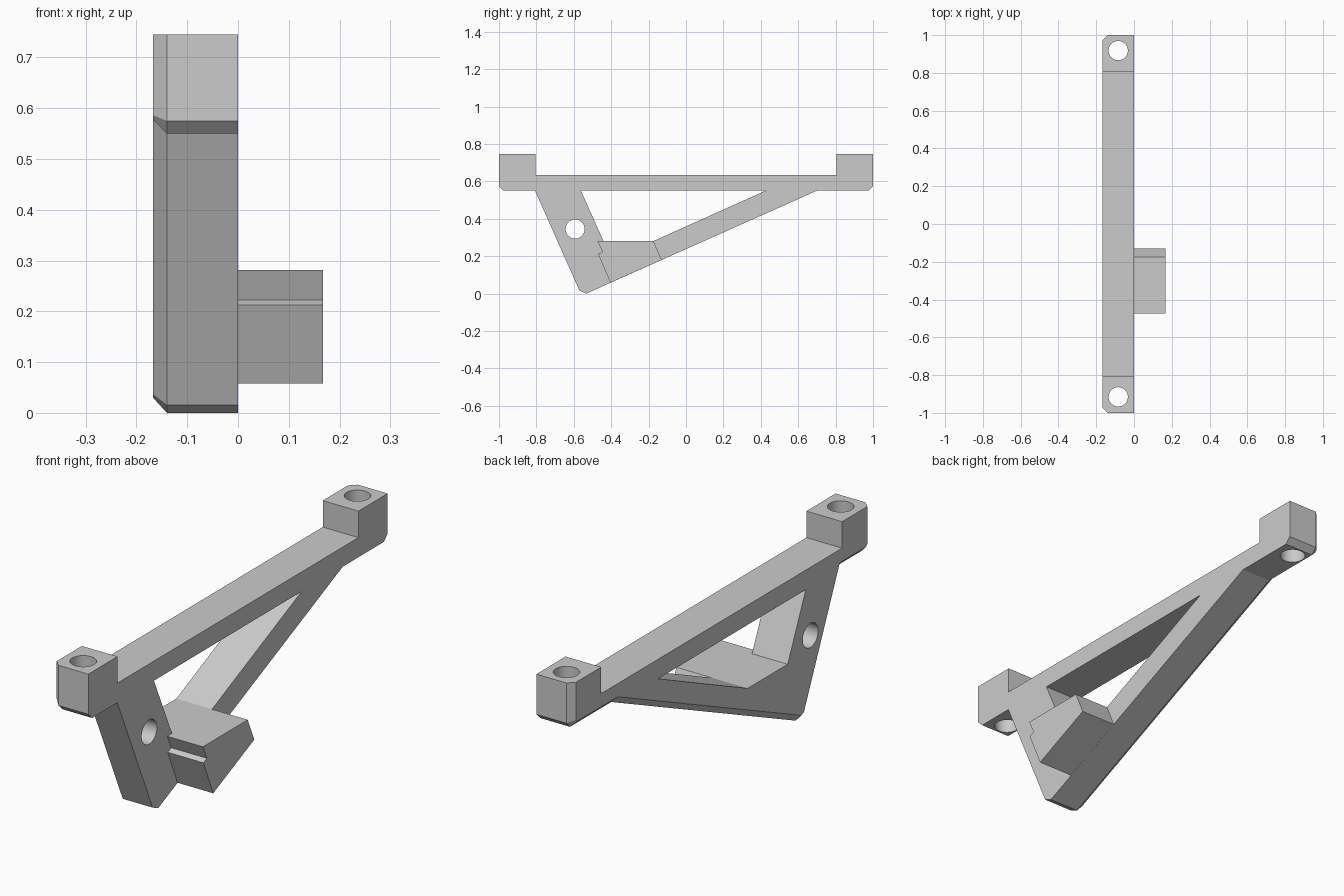
import bpy
import bmesh
from mathutils import Matrix, Vector

old = bpy.data.objects.get("Cube")
if old:
    bpy.data.objects.remove(old, do_unlink=True)

WIDTH = 0.167      # thickness of the frame, and of the clamp block
CHAMFER = 0.027
SHELF = 0.281      # height of the window floor and block top
UNDER = 0.55       # underside of the top bar

grey = bpy.data.materials.new("light grey")
grey.use_nodes = True
grey.diffuse_color = (0.6, 0.6, 0.6, 1)
grey.node_tree.nodes["Principled BSDF"].inputs["Base Color"].default_value = (0.6, 0.6, 0.6, 1)


def finish(bm, name):
    bmesh.ops.recalc_face_normals(bm, faces=bm.faces)
    mesh = bpy.data.meshes.new(name)
    bm.to_mesh(mesh)
    bm.free()
    mesh.materials.append(grey)
    obj = bpy.data.objects.new(name, mesh)
    bpy.context.collection.objects.link(obj)
    return obj


def extrude_profile(name, points, x0, x1, chamfered=0):
    """Extrude a (y, z) outline along x; chamfer its first few edges on the x0 side."""
    bm = bmesh.new()
    verts = [bm.verts.new((x0, y, z)) for y, z in points]
    face = bm.faces.new(verts)
    edges = [bm.edges.get((verts[i], verts[i + 1])) for i in range(chamfered)]
    out = bmesh.ops.extrude_face_region(bm, geom=[face], use_keep_orig=True)
    moved = [g for g in out["geom"] if isinstance(g, bmesh.types.BMVert)]
    bmesh.ops.translate(bm, verts=moved, vec=(x1 - x0, 0, 0))
    bmesh.ops.recalc_face_normals(bm, faces=bm.faces)
    if edges:
        bmesh.ops.bevel(bm, geom=edges, offset=CHAMFER, offset_type='OFFSET',
                        segments=1, affect='EDGES')
    return finish(bm, name)


def cylinder(name, centre, axis):
    bm = bmesh.new()
    turn = Vector((0, 0, 1)).rotation_difference(Vector(axis)).to_matrix().to_4x4()
    bmesh.ops.create_cone(bm, cap_ends=True, segments=64, radius1=0.051, radius2=0.051,
                          depth=0.5, matrix=Matrix.Translation(centre) @ turn)
    return finish(bm, name)


def combine(target, tool, operation):
    mod = target.modifiers.new(operation.lower(), 'BOOLEAN')
    mod.operation = operation
    mod.solver = 'EXACT'
    mod.object = tool
    bpy.context.view_layer.objects.active = target
    bpy.ops.object.modifier_apply(modifier=mod.name)
    bpy.data.objects.remove(tool, do_unlink=True)


# Frame: top bar with raised end bosses, steep leg and long diagonal brace
outline = [(-1, 0.745), (-1, 0.575), (-0.975, UNDER), (-0.807, UNDER),
           (-0.57, 0.016), (-0.533, 0), (0.70, UNDER), (0.975, UNDER),
           (1, 0.575), (1, 0.745), (0.805, 0.745), (0.805, 0.633),
           (-0.805, 0.633), (-0.805, 0.745)]
bracket = extrude_profile("bracket", outline, -WIDTH, 0, chamfered=9)

# Window between the leg, bar and brace
window = [(-0.562, UNDER), (-0.441, SHELF), (-0.174, SHELF), (0.425, UNDER)]
combine(bracket, extrude_profile("window_cutter", window, -0.3, 0.1), 'DIFFERENCE')

# Side block with a small notch in its front
block = [(-0.473, SHELF), (-0.446, 0.222), (-0.470, 0.212), (-0.404, 0.058),
         (-0.13, 0.18), (-0.174, SHELF)]
combine(bracket, extrude_profile("side_block", block, 0, WIDTH), 'UNION')

# Bolt holes through the bosses and the leg
for y in (-0.915, 0.918):
    combine(bracket, cylinder("bolt_cutter", (-WIDTH / 2, y, 0.65), (0, 0, 1)), 'DIFFERENCE')
combine(bracket, cylinder("leg_hole_cutter", (-WIDTH / 2, -0.593, 0.345), (1, 0, 0)), 'DIFFERENCE')

bpy.ops.object.select_all(action='DESELECT')
bracket.select_set(True)
bpy.context.view_layer.objects.active = bracket
bpy.ops.object.shade_smooth_by_angle(angle=0.35)
